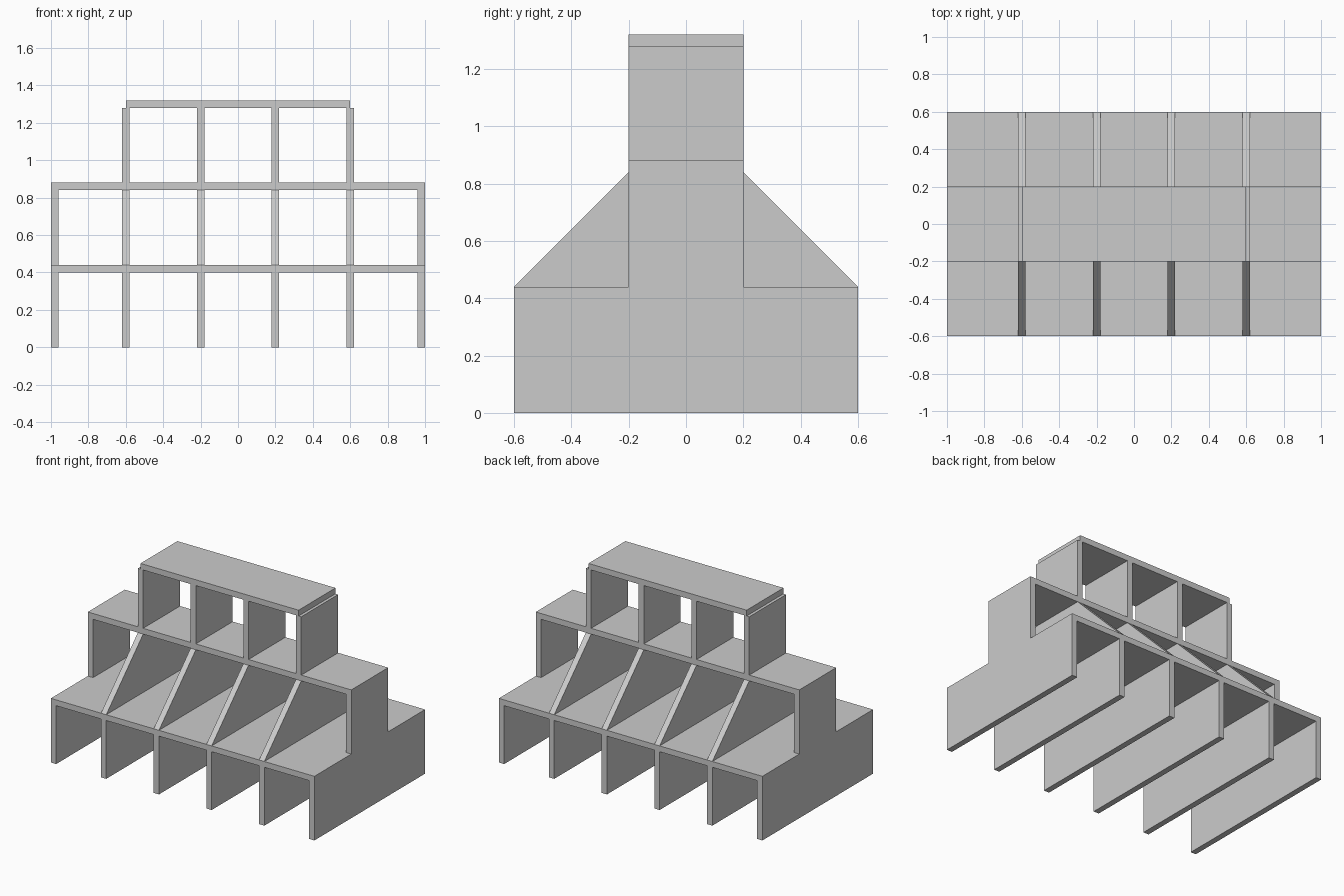
import bpy

if "Cube" in bpy.data.objects:
    bpy.data.objects.remove(bpy.data.objects["Cube"])

T = 0.04      # panel thickness
CELL = 0.4    # module size


def mesh_object(name, verts, faces):
    mesh = bpy.data.meshes.new(name)
    mesh.from_pydata(verts, [], faces)
    mesh.update()
    obj = bpy.data.objects.new(name, mesh)
    bpy.context.collection.objects.link(obj)
    return obj


def extrude_yz(name, profile, x0, x1):
    """Prism with a counter-clockwise (y, z) profile running from x0 to x1."""
    n = len(profile)
    verts = [(x, y, z) for x in (x0, x1) for y, z in profile]
    faces = [tuple(reversed(range(n))), tuple(range(n, 2 * n))]
    faces += [(i, (i + 1) % n, n + (i + 1) % n, n + i) for i in range(n)]
    return mesh_object(name, verts, faces)


def panel(name, x0, x1, y0, y1, z0, z1):
    return extrude_yz(name, [(y0, z0), (y1, z0), (y1, z1), (y0, z1)], x0, x1)


inner_x = (-0.6, -0.2, 0.2, 0.6)
all_x = (-0.98,) + inner_x + (0.98,)

# Each storey: name, bottom height, wall positions, half depth, half deck width
storeys = [
    ("lower", 0.0, all_x, 0.6, 1.0),
    ("middle", CELL + T, all_x, 0.2, 1.0),
    ("upper", 2 * (CELL + T), inner_x, 0.2, 0.6),
]
for name, z, xs, depth, width in storeys:
    # Upright walls
    for x in xs:
        panel(name + "_wall", x - T / 2, x + T / 2, -depth, depth, z, z + CELL)
    # Deck on top of the walls
    panel(name + "_deck", -width, width, -depth, depth, z + CELL, z + CELL + T)

# Triangular buttresses in front of and behind the middle storey
z = CELL + T
for x in inner_x:
    extrude_yz("front_buttress", [(-0.6, z), (-0.2, z), (-0.2, z + CELL)],
               x - T / 2, x + T / 2)
    extrude_yz("back_buttress", [(0.2, z), (0.6, z), (0.2, z + CELL)],
               x - T / 2, x + T / 2)
